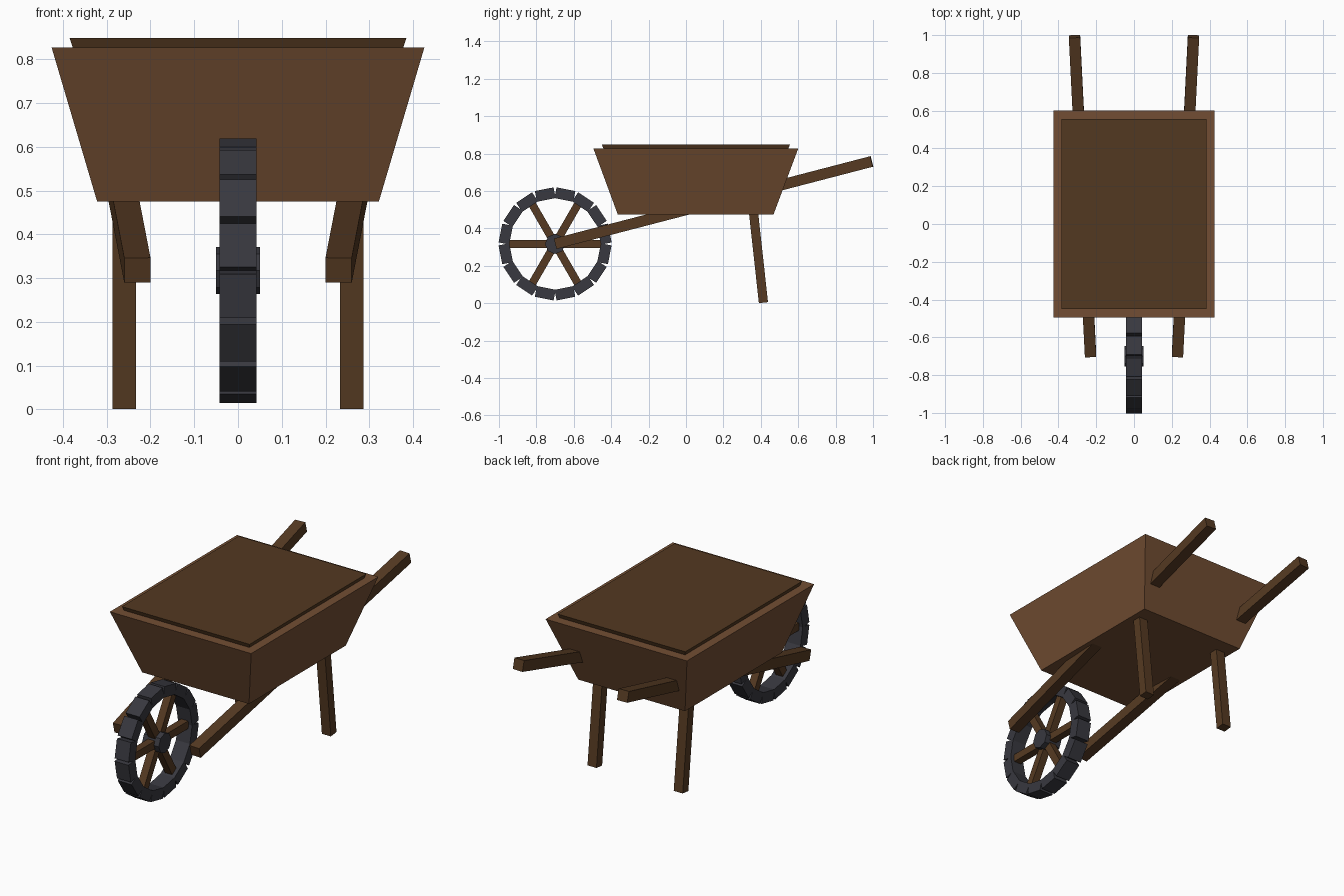
import bpy, bmesh, math
from mathutils import Vector, Matrix

if "Cube" in bpy.data.objects:
    bpy.data.objects.remove(bpy.data.objects["Cube"])


def material(name, rgb):
    m = bpy.data.materials.new(name)
    m.diffuse_color = (*rgb, 1)
    m.use_nodes = True
    m.node_tree.nodes["Principled BSDF"].inputs["Base Color"].default_value = m.diffuse_color
    return m


TRAY = material("tray brown", (0.171, 0.076, 0.033))
WOOD = material("dark wood", (0.092, 0.042, 0.016))
SOIL = material("soil brown", (0.086, 0.040, 0.015))
IRON = material("dark iron", (0.040, 0.040, 0.050))


def finish(name, bm, mat):
    bmesh.ops.recalc_face_normals(bm, faces=bm.faces)
    me = bpy.data.meshes.new(name)
    bm.to_mesh(me)
    bm.free()
    me.materials.append(mat)
    ob = bpy.data.objects.new(name, me)
    bpy.context.collection.objects.link(ob)
    return ob


def add_box(bm, size, matrix):
    bmesh.ops.create_cube(bm, size=1, matrix=matrix @ Matrix.Diagonal((*size, 1)))


def beam(name, a, b, width, depth, mat):
    """Rectangular bar from a to b, its width kept level along x."""
    a, b = Vector(a), Vector(b)
    d = (b - a).normalized()
    side = (Vector((1, 0, 0)) - d * d.x).normalized()
    rot = Matrix((side, d.cross(side), d)).transposed().to_4x4()
    bm = bmesh.new()
    add_box(bm, (width, depth, (b - a).length), Matrix.Translation((a + b) / 2) @ rot)
    return finish(name, bm, mat)


def frustum(name, rings, mat):
    """Stacked rectangles (half width, y front, y back, z), capped at both ends."""
    bm = bmesh.new()
    loops = [[bm.verts.new(p) for p in ((-w, f, z), (w, f, z), (w, k, z), (-w, k, z))]
             for w, f, k, z in rings]
    for lo, hi in zip(loops, loops[1:]):
        for i in range(4):
            j = (i + 1) % 4
            bm.faces.new((lo[i], lo[j], hi[j], hi[i]))
    bm.faces.new(loops[0][::-1])
    bm.faces.new(loops[-1])
    return finish(name, bm, mat)


# Tray with a sunken bed, and the soil heaped just above its rim
frustum("tray", [(0.322, -0.365, 0.468, 0.475), (0.426, -0.495, 0.600, 0.827),
                 (0.376, -0.441, 0.547, 0.827), (0.365, -0.427, 0.533, 0.790)], TRAY)
frustum("soil", [(0.366, -0.428, 0.534, 0.791), (0.385, -0.450, 0.556, 0.849)], SOIL)

# Handles and legs on both sides
for s, label in ((-1, "left"), (1, "right")):
    beam(label + "_handle", (s * 0.230, -0.698, 0.318), (s * 0.315, 0.993, 0.758),
         0.060, 0.058, WOOD)
    beam(label + "_leg", (s * 0.260, 0.414, 0.003), (s * 0.260, 0.356, 0.530),
         0.054, 0.049, WOOD)

# Wheel: rim of separate blocks, three crossing spoke bars, hub
AXLE = Matrix.Translation((0, -0.70, 0.317))
COUNT, RADIUS, THICK = 16, 0.298, 0.058
bm = bmesh.new()
for i in range(COUNT):
    turn = Matrix.Rotation(math.tau * (i + 0.5) / COUNT, 4, 'X')
    add_box(bm, (0.084, 0.102, THICK),
            AXLE @ turn @ Matrix.Translation((0, 0, RADIUS - THICK / 2)))
finish("wheel_rim", bm, IRON)

bm = bmesh.new()
for i in range(3):
    add_box(bm, (0.042, 0.50, 0.042), AXLE @ Matrix.Rotation(math.pi * i / 3, 4, 'X'))
finish("wheel_spokes", bm, WOOD)

bm = bmesh.new()
bmesh.ops.create_cone(bm, cap_ends=True, segments=8, radius1=0.054, radius2=0.054, depth=0.10,
                      matrix=AXLE @ Matrix.Rotation(math.pi / 2, 4, 'Y'))
finish("wheel_hub", bm, IRON)
